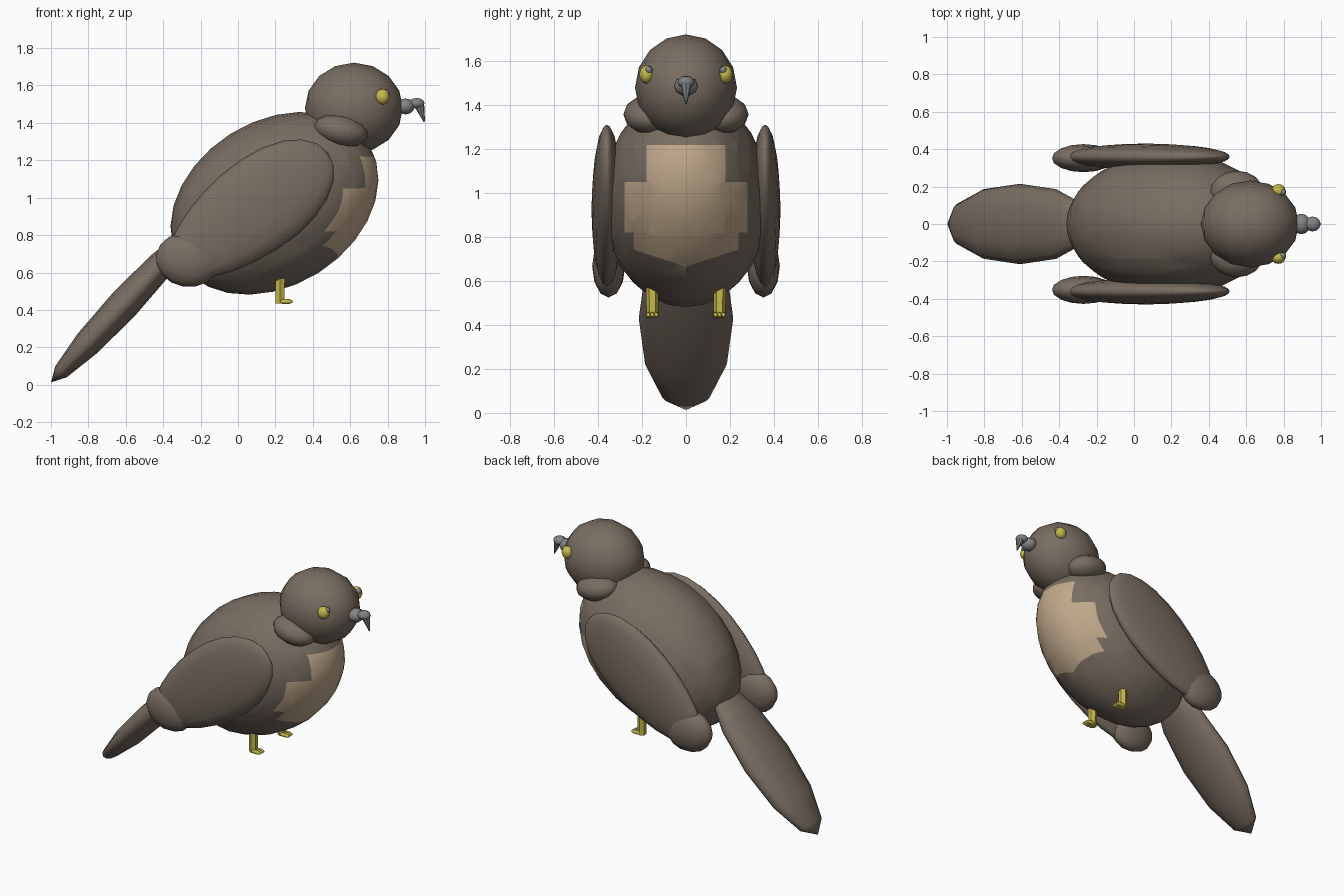
import bpy, bmesh, math
from mathutils import Matrix, Vector

cube = bpy.data.objects.get("Cube")
if cube:
    bpy.data.objects.remove(cube, do_unlink=True)


def material(name, rgb):
    m = bpy.data.materials.new(name)
    m.use_nodes = True
    m.diffuse_color = (*rgb, 1)
    m.node_tree.nodes["Principled BSDF"].inputs["Base Color"].default_value = (*rgb, 1)
    return m


brown = material("brown_feathers", (0.19, 0.153, 0.122))
tan = material("tan_breast", (0.53, 0.395, 0.26))
yellow = material("yellow", (0.57, 0.48, 0.07))
grey = material("beak_grey", (0.22, 0.225, 0.235))


def finish(bm, name, *mats):
    mesh = bpy.data.meshes.new(name)
    bmesh.ops.recalc_face_normals(bm, faces=bm.faces)
    bm.to_mesh(mesh)
    bm.free()
    ob = bpy.data.objects.new(name, mesh)
    bpy.context.collection.objects.link(ob)
    for m in mats:
        mesh.materials.append(m)
    return ob


def blob_mesh(centre, radii, pitch=0, segs=16, rings=8, taper=0):
    """Ellipsoid with poles along its own x, pitched nose-up in degrees."""
    bm = bmesh.new()
    bmesh.ops.create_uvsphere(bm, u_segments=segs, v_segments=rings, radius=1,
                              matrix=Matrix.Rotation(math.pi / 2, 4, 'Y'))
    for v in bm.verts:
        v.co.z *= 1 + taper * v.co.x
    m = (Matrix.Translation(centre) @ Matrix.Rotation(-math.radians(pitch), 4, 'Y')
         @ Matrix.Diagonal((*radii, 1)))
    bm.transform(m)
    for f in bm.faces:
        f.smooth = True
    return bm


def blob(name, mat, *args, **kw):
    return finish(blob_mesh(*args, **kw), name, mat)


def rod(name, mat, a, b, r1, r2, segs=8):
    a, b = Vector(a), Vector(b)
    bm = bmesh.new()
    rot = (b - a).to_track_quat('Z', 'Y').to_matrix().to_4x4()
    bmesh.ops.create_cone(bm, cap_ends=True, segments=segs, radius1=r1, radius2=r2,
                          depth=(b - a).length,
                          matrix=Matrix.Translation((a + b) / 2) @ rot)
    return finish(bm, name, mat)


# Body with the breast patch cut into its front
bm = blob_mesh((0.195, 0, 0.97), (0.595, 0.38, 0.44), 32, segs=24, rings=14)
cuts = [((0, s * y, 0), (0, 1, 0)) for s in (-1, 1) for y in (0.18, 0.24, 0.28)]
cuts += [((0, 0, z), (0, 0, 1)) for z in (1.22, 1.05, 0.82)]
cuts += [((0, 0, 0.665), (0, s * 0.33, 1)) for s in (-1, 1)]
for point, normal in cuts:
    bmesh.ops.bisect_plane(bm, geom=bm.verts[:] + bm.edges[:] + bm.faces[:],
                           plane_co=point, plane_no=normal)
for f in bm.faces:
    x, y, z = f.calc_center_median()
    y = abs(y)
    half = 0.18 if z > 1.05 else 0.28 if z > 0.82 else 0.24
    if x > 0.35 and y < half and 0.665 + 0.33 * y < z < 1.22:
        f.material_index = 1
finish(bm, "body", brown, tan)

# Head and tail
blob("head", brown, (0.62, 0, 1.48), (0.262, 0.232, 0.242))
blob("tail", brown, (-0.61, 0, 0.43), (0.57, 0.215, 0.085), 47, segs=12, rings=6)

# Hooked beak
blob("beak_base", grey, (0.895, 0, 1.488), (0.05, 0.055, 0.045), segs=10, rings=6)
blob("beak_ridge", grey, (0.955, 0, 1.505), (0.042, 0.04, 0.03), segs=10, rings=6)
rod("beak_hook", grey, (0.966, 0, 1.505), (0.996, 0, 1.407), 0.03, 0.004)

# Paired parts on both sides of the bird
for label, s in (("front", -1), ("back", 1)):
    blob(label + "_wing", brown, (0.062, s * 0.36, 0.925), (0.525, 0.07, 0.25), 37,
         segs=16, rings=12, taper=0.15)
    blob(label + "_wing_tip", brown, (-0.27, s * 0.352, 0.668), (0.17, 0.075, 0.145), -10,
         segs=12, rings=8)
    blob(label + "_neck_tuft", brown, (0.55, s * 0.17, 1.358), (0.145, 0.115, 0.085), -12,
         segs=12, rings=8)
    blob(label + "_eye", yellow, (0.772, s * 0.178, 1.54), (0.038, 0.035, 0.042), segs=12)
    blob(label + "_pupil", grey, (0.793, s * 0.17, 1.56), (0.021, 0.018, 0.018), segs=8, rings=6)
    # Leg with three short toes
    y = s * 0.153
    rod(label + "_leg", yellow, (0.225, y, 0.435), (0.225, y, 0.62), 0.027, 0.03, 6)
    for i in (-1, 0, 1):
        blob(f"{label}_toe_{i + 2}", yellow, (0.255, y + i * 0.018, 0.445),
             (0.04, 0.012, 0.014), segs=8, rings=6)
